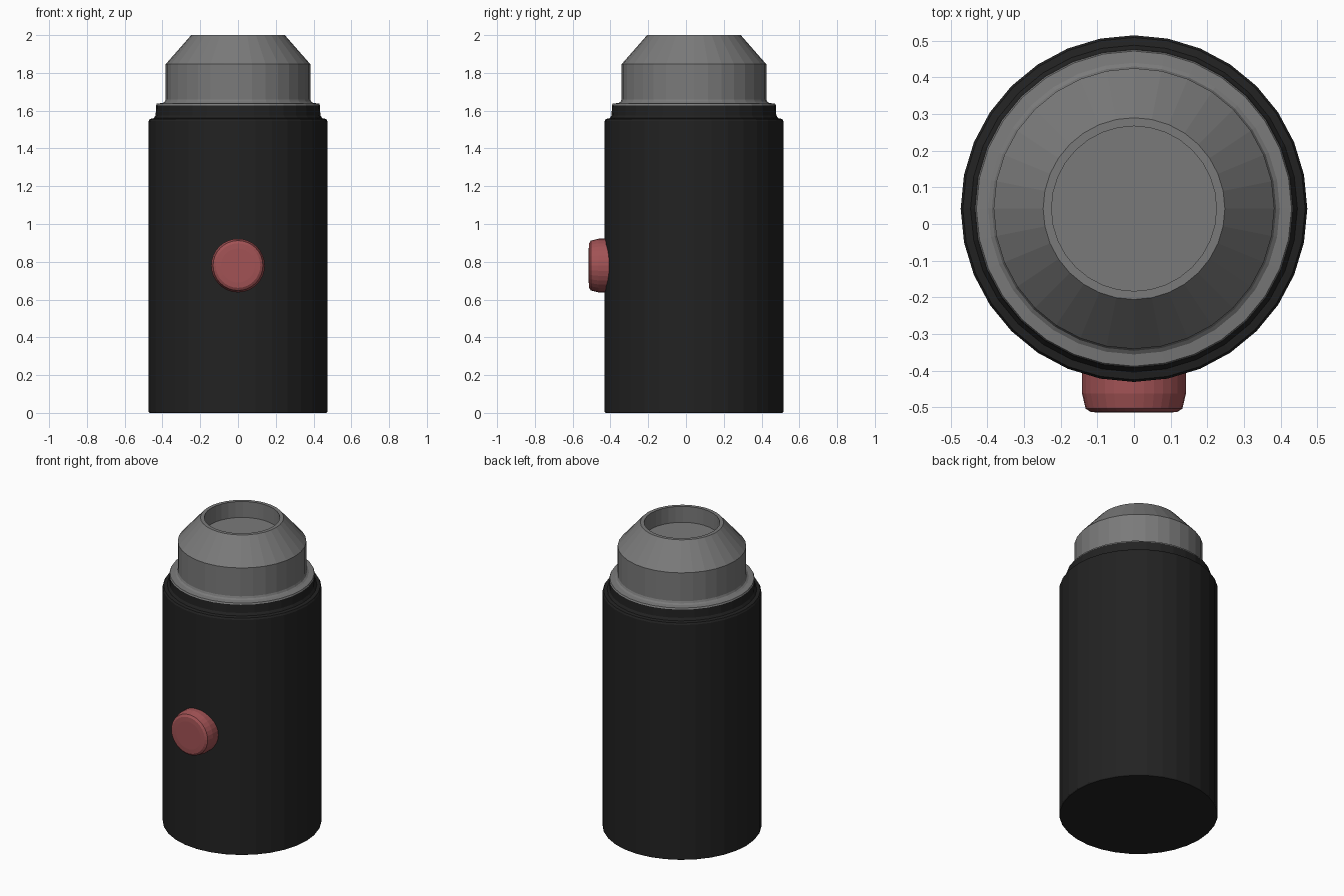
import bpy, bmesh, math
from mathutils import Matrix

if "Cube" in bpy.data.objects:
    bpy.data.objects.remove(bpy.data.objects["Cube"])

def material(name, rgb):
    m = bpy.data.materials.new(name)
    m.diffuse_color = (*rgb, 1)
    m.use_nodes = True
    m.node_tree.nodes["Principled BSDF"].inputs["Base Color"].default_value = m.diffuse_color
    return m

black = material("matte black", (0.016, 0.016, 0.016))
grey = material("mid grey", (0.195, 0.195, 0.195))
red = material("dull red", (0.36, 0.085, 0.09))

def lathe(name, profile, sides, mat, matrix):
    """Revolve (radius, height) points about z and cap both ends."""
    bm = bmesh.new()
    rings = []
    for r, z in profile:
        rings.append([bm.verts.new((r * math.cos(2 * math.pi * i / sides),
                                    r * math.sin(2 * math.pi * i / sides), z))
                      for i in range(sides)])
    for a, b in zip(rings, rings[1:]):
        for i in range(sides):
            j = (i + 1) % sides
            bm.faces.new((a[i], a[j], b[j], b[i]))
    bm.faces.new(rings[0][::-1])
    bm.faces.new(rings[-1])
    bm.transform(matrix)
    bmesh.ops.recalc_face_normals(bm, faces=bm.faces)
    mesh = bpy.data.meshes.new(name)
    bm.to_mesh(mesh)
    bm.free()
    mesh.materials.append(mat)
    obj = bpy.data.objects.new(name, mesh)
    bpy.context.collection.objects.link(obj)
    return obj

AXIS = Matrix.Translation((0, 0.042, 0))

# black cylindrical body with stepped shoulder
lathe("body", [(0.469, 0), (0.473, 0.006), (0.473, 1.545), (0.467, 1.556),
               (0.446, 1.56), (0.436, 1.575), (0.434, 1.628)], 32, black, AXIS)

# grey neck: collar, straight wall, cone and recessed mouth
lathe("neck", [(0.434, 1.628), (0.43, 1.637), (0.398, 1.641), (0.388, 1.648),
               (0.383, 1.66), (0.383, 1.846), (0.248, 2.0), (0.225, 2.0),
               (0.225, 1.895)], 32, grey, AXIS)

# red push button on the front, axis pointing to -y
lathe("button", [(0.142, 0.36), (0.142, 0.462), (0.132, 0.504), (0.118, 0.513),
                 (0.09, 0.515)], 32, red,
      Matrix.Translation((0, 0, 0.78)) @ Matrix.Rotation(math.pi / 2, 4, 'X'))
